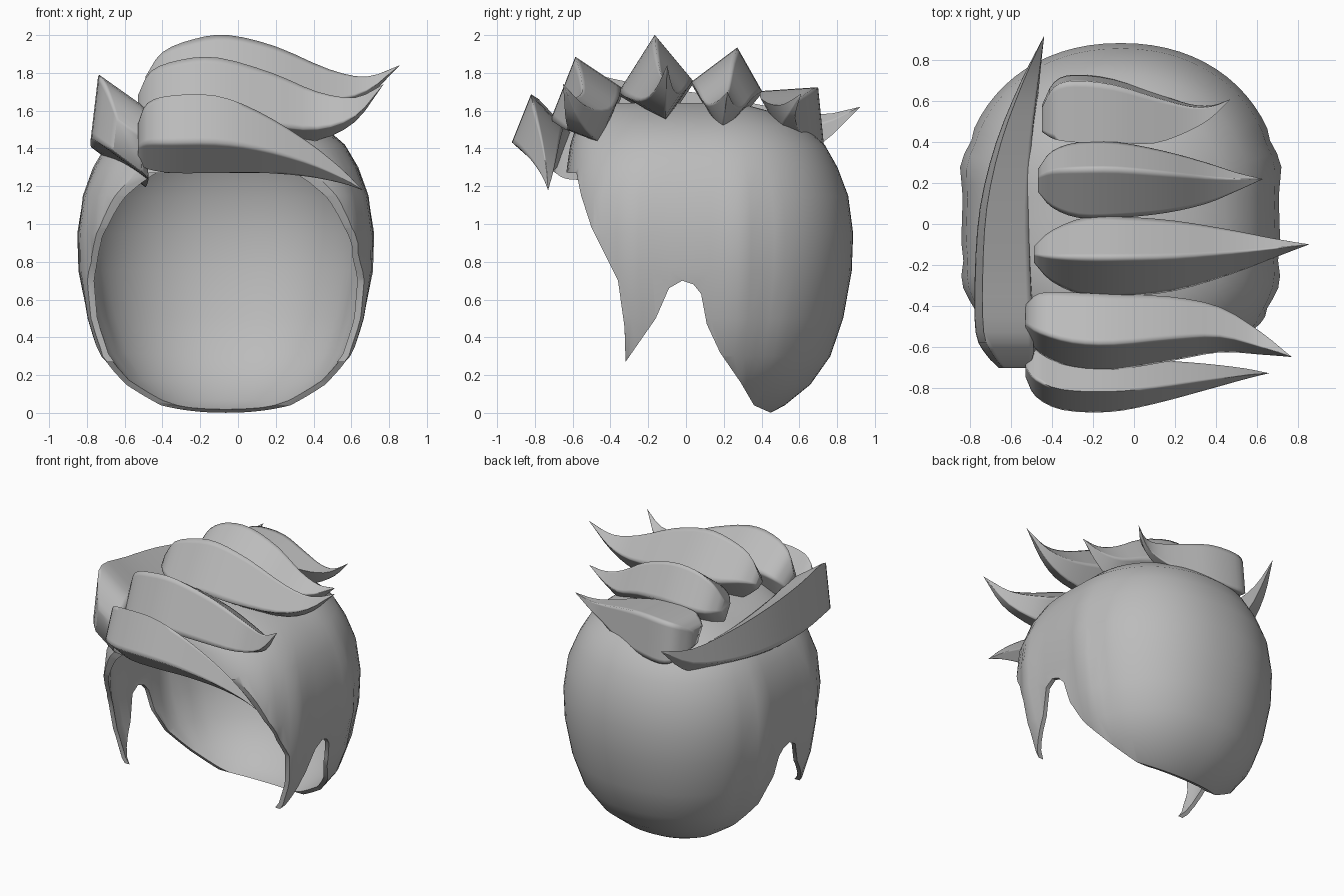
import bpy, bmesh, math
from mathutils import Vector

if "Cube" in bpy.data.objects:
    bpy.data.objects.remove(bpy.data.objects["Cube"])

grey = bpy.data.materials.new("hair_grey")
grey.diffuse_color = (0.5, 0.5, 0.5, 1)
grey.use_nodes = True
grey.node_tree.nodes["Principled BSDF"].inputs["Base Color"].default_value = grey.diffuse_color


def make(name, verts, faces):
    me = bpy.data.meshes.new(name)
    me.from_pydata(verts, [], faces)
    bm = bmesh.new()
    bm.from_mesh(me)
    bmesh.ops.recalc_face_normals(bm, faces=bm.faces)
    bm.to_mesh(me)
    bm.free()
    me.materials.append(grey)
    ob = bpy.data.objects.new(name, me)
    bpy.context.collection.objects.link(ob)
    return ob


def loft(name, rings):
    """Skin equal-sized rings and close both ends."""
    n = len(rings[0])
    faces = [(i * n + j, i * n + (j + 1) % n, (i + 1) * n + (j + 1) % n, (i + 1) * n + j)
             for i in range(len(rings) - 1) for j in range(n)]
    last = (len(rings) - 1) * n
    faces += [tuple(range(n)), tuple(range(last, last + n))]
    return make(name, [p for r in rings for p in r], faces)


def smooth(ob, angle):
    bpy.ops.object.select_all(action='DESELECT')
    ob.select_set(True)
    bpy.context.view_layer.objects.active = ob
    bpy.ops.object.shade_smooth_by_angle(angle=math.radians(angle))


# Hair cap: rounded rings, boxier and fuller towards the face
PROFILE = [(-.05, .2), (0, .42), (.04, .52), (.15, .7), (.3, .84), (.5, .93), (.75, .99), (.95, 1),
           (1.15, .965), (1.3, .89), (1.42, .8), (1.52, .65), (1.59, .45), (1.64, .2)]
SEG = 72


def cap_ring(z, r):
    ring = []
    for k in range(SEG):
        a = 2 * math.pi * k / SEG
        c, s = math.cos(a), math.sin(a)
        n = 2.15
        rx = ry = r
        if s < 0:
            n = 3.8 if z < 1.2 else max(2.4, 3.8 - 4 * (z - 1.2))
            t = min(1, abs(s) ** (2 / n) / .65)
            blend = t * t * (3 - 2 * t)
            rx = r + ((r ** .75 if z < .95 else r ** .85) - r) * blend
            ry = r + ((r ** .75 if z < .95 else r ** .22) - r) * blend
        x = .785 * rx * math.copysign(abs(c) ** (2 / n), c)
        y = .13 + (.78 if s < 0 else .755) * ry * math.copysign(abs(s) ** (2 / n), s)
        # shallow vertical strands on the sides
        if abs(y) < .45 and .2 < z < 1.35:
            x += math.copysign(.014, c) * math.cos(2 * math.pi * y / .29) * math.sin(math.pi * (z - .2) / 1.15)
        ring.append((x - .065, y, z))
    return ring


cap = loft("hair_cap", [cap_ring(z, r) for z, r in PROFILE])

# Side outline: face opening, sideburn and ear notch
OUTLINE = [(-1.2, 2), (1.2, 2), (1.2, 0), (.45, 0), (.36, .04), (.29, .16), (.18, .32), (.11, .47),
           (.08, .63), (.04, .68), (-.02, .7), (-.09, .66), (-.16, .5), (-.32, .27), (-.325, .45),
           (-.36, .7), (-.5, .98), (-.555, 1.15), (-.58, 1.27), (-1.2, 1.29)]
cutter = loft("cap_cutter", [[(x, y, z) for y, z in OUTLINE] for x in (-1.3, 1.3)])
cutter.hide_render = True

shell = cap.modifiers.new("shell", 'SOLIDIFY')
shell.thickness = .03
shell.offset = -1
cut = cap.modifiers.new("opening", 'BOOLEAN')
cut.operation = 'INTERSECT'
cut.solver = 'EXACT'
cut.object = cutter
bpy.context.view_layer.update()
cut_mesh = bpy.data.meshes.new_from_object(cap.evaluated_get(bpy.context.evaluated_depsgraph_get()))
cap.modifiers.clear()
cap.data = cut_mesh
bpy.data.objects.remove(cutter)
smooth(cap, 40)


def catmull(pts, steps=3):
    pts = [Vector(p) for p in pts]
    ext = [2 * pts[0] - pts[1]] + pts + [2 * pts[-1] - pts[-2]]
    out = []
    for i in range(1, len(ext) - 2):
        a, b, c, d = ext[i - 1:i + 3]
        for k in range(steps):
            t = k / steps
            out.append(.5 * (2 * b + (c - a) * t + (2 * a - 5 * b + 4 * c - d) * t * t
                             + (3 * b - a - 3 * c + d) * t ** 3))
    return out + [pts[-1]]


def lock(name, ridge, corners):
    """Soft-edged diamond section swept below a ridge of (x, y, z, size) points."""
    rings = []
    for p in catmull(ridge):
        size = max(p.w, .004)
        pts = [p.xyz] + [p.xyz + Vector(c) * size for c in corners]
        ring = []
        for i, q in enumerate(pts):
            ring += [q.lerp(pts[i - 1], .1), q, q.lerp(pts[(i + 1) % 4], .1)]
        rings.append(ring)
    smooth(loft(name, rings), 110)


# Swept locks across the top, front to back
lock("fringe_lock",
     [(-.53, -.7, 1.53, .5), (-.48, -.76, 1.64, .85), (-.35, -.81, 1.68, 1), (-.12, -.82, 1.68, 1),
      (.1, -.8, 1.6, .8), (.35, -.765, 1.45, .48), (.54, -.74, 1.3, .2), (.66, -.73, 1.18, 0)],
     [(0, -.1, -.25), (0, .08, -.41), (0, .17, -.18)])
lock("second_lock",
     [(-.53, -.49, 1.68, .4), (-.46, -.53, 1.81, .8), (-.3, -.575, 1.87, 1), (-.1, -.585, 1.88, 1),
      (.18, -.56, 1.8, .85), (.42, -.55, 1.7, .6), (.62, -.6, 1.67, .3), (.77, -.65, 1.74, 0)],
     [(0, -.13, -.33), (0, .13, -.43), (0, .24, -.16)])
lock("crown_lock",
     [(-.49, -.15, 1.78, .2), (-.4, -.16, 1.91, .65), (-.23, -.165, 1.98, 1), (-.05, -.165, 2, 1),
      (.2, -.16, 1.94, .88), (.48, -.14, 1.82, .55), (.68, -.12, 1.78, .25), (.855, -.1, 1.84, 0)],
     [(0, -.19, -.3), (0, .06, -.45), (0, .2, -.24)])
lock("fourth_lock",
     [(-.47, .23, 1.74, .3), (-.4, .26, 1.85, .75), (-.27, .27, 1.92, 1), (-.08, .27, 1.93, 1),
      (.15, .25, 1.86, .82), (.35, .23, 1.74, .55), (.5, .22, 1.69, .25), (.63, .22, 1.7, 0)],
     [(0, -.24, -.18), (0, -.07, -.47), (0, .13, -.23)])
lock("back_lock",
     [(-.45, .57, 1.64, .4), (-.39, .67, 1.7, .85), (-.29, .7, 1.72, 1), (-.1, .68, 1.72, .95),
      (.1, .62, 1.68, .75), (.27, .575, 1.64, .4), (.38, .575, 1.64, .18), (.47, .61, 1.69, 0)],
     [(0, -.3, -.02), (0, -.15, -.28), (0, .03, -.3)])

# Upright lock running front to back along the left side
lock("side_lock",
     [(-.64, -.705, 1.56, .5), (-.69, -.64, 1.7, .82), (-.735, -.53, 1.79, 1), (-.74, -.25, 1.74, .97),
      (-.72, .08, 1.69, .85), (-.65, .4, 1.63, .62), (-.54, .7, 1.58, .3), (-.44, .92, 1.62, 0)],
     [(-.04, 0, -.34), (.26, 0, -.56), (.24, 0, -.17)])
